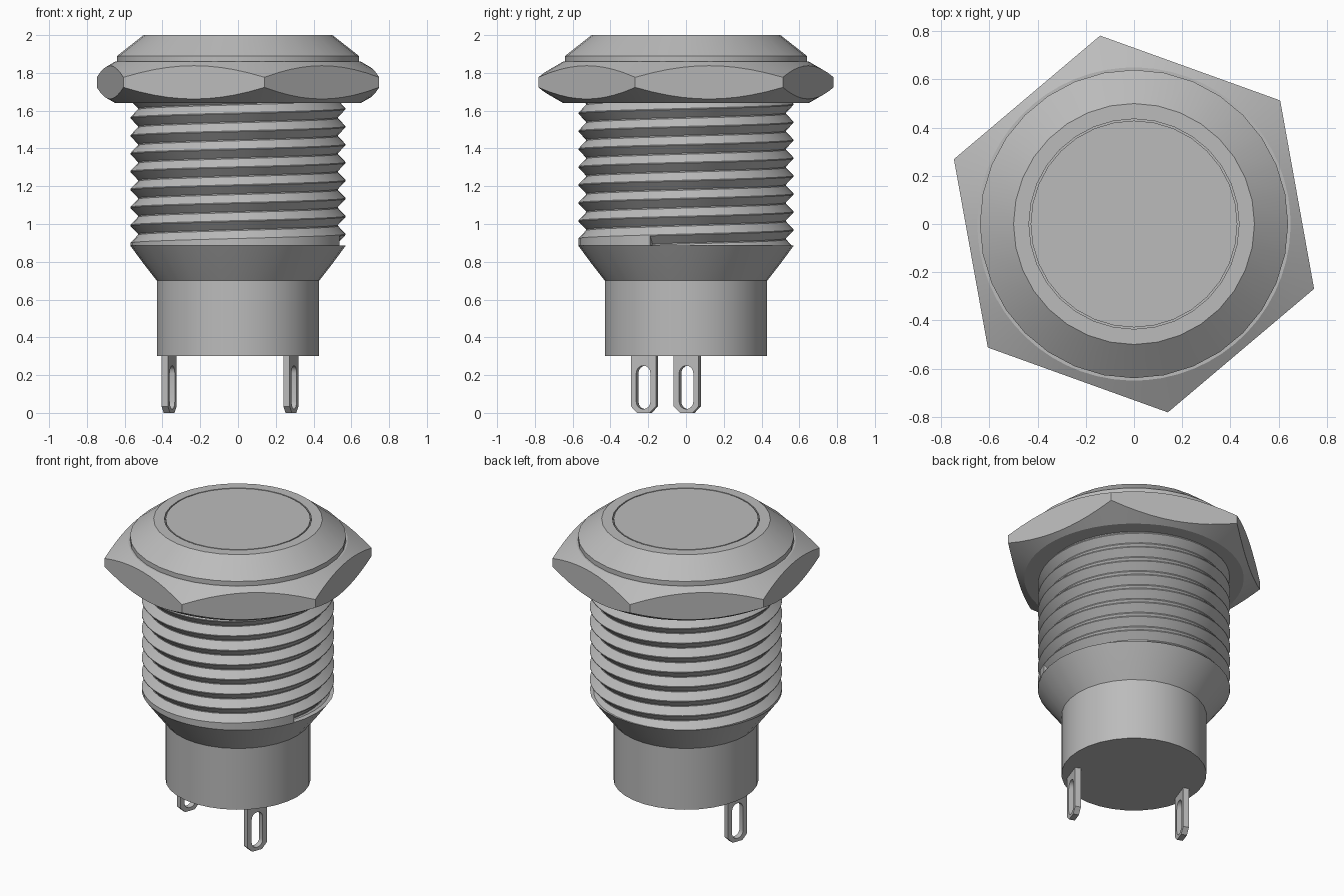
import bpy, bmesh
from math import sin, cos, tan, pi, radians

if "Cube" in bpy.data.objects:
    bpy.data.objects.remove(bpy.data.objects["Cube"])

steel = bpy.data.materials.new("brushed steel grey")
steel.use_nodes = True
GREY = (0.5, 0.5, 0.5, 1)
steel.diffuse_color = GREY
steel.node_tree.nodes["Principled BSDF"].inputs["Base Color"].default_value = GREY

TURN = radians(-19.5)   # shared twist of the thread start and terminals


def finish(bm, name, angle=25):
    bmesh.ops.remove_doubles(bm, verts=bm.verts, dist=1e-5)
    bmesh.ops.recalc_face_normals(bm, faces=bm.faces)
    mesh = bpy.data.meshes.new(name)
    bm.to_mesh(mesh)
    bm.free()
    mesh.materials.append(steel)
    ob = bpy.data.objects.new(name, mesh)
    bpy.context.collection.objects.link(ob)
    bpy.ops.object.select_all(action='DESELECT')
    ob.select_set(True)
    bpy.context.view_layer.objects.active = ob
    bpy.ops.object.shade_smooth_by_angle(angle=radians(angle))
    return ob


def skin(bm, rows):
    """Quads between successive rows of points."""
    grid = [[bm.verts.new(p) for p in row] for row in rows]
    for a, b in zip(grid, grid[1:]):
        for i in range(len(a) - 1):
            bm.faces.new((a[i], a[i + 1], b[i + 1], b[i]))
    return grid


def lathe(name, profile, n=32):
    bm = bmesh.new()
    skin(bm, [[(r * cos(2 * pi * i / n), r * sin(2 * pi * i / n), z)
               for i in range(n + 1)] for r, z in profile])
    bmesh.ops.remove_doubles(bm, verts=bm.verts, dist=1e-5)
    bmesh.ops.holes_fill(bm, edges=[e for e in bm.edges if e.is_boundary], sides=0)
    return finish(bm, name)


# Lower housing with flared shoulder
lathe("lower_housing", [(0.43, 0.30), (0.43, 0.70), (0.5, 0.79), (0.57, 0.885)])

# Bevelled head with a fine groove round the push cap
lathe("head_bezel", [(0.64, 1.85), (0.64, 1.89), (0.50, 2.0), (0.436, 2.0), (0.436, 1.97)])
lathe("push_cap", [(0.429, 1.96), (0.429, 2.0)])

# Hexagonal nut, corners trimmed by a cone above and below
bm = bmesh.new()
APOTHEM, RIM, LOW, HIGH, STEPS = 0.688, 0.65, 1.64, 1.86, 10
rows = [[], [], [], []]
for i in range(6 * STEPS + 1):
    local = (i % STEPS) / STEPS * pi / 3 - pi / 6
    a = radians(40.2) + i / STEPS * pi / 3
    r = APOTHEM / cos(local)
    drop = (r - RIM) * tan(pi / 6)
    for row, (rad, z) in zip(rows, [(RIM, LOW), (r, LOW + drop), (r, HIGH - drop), (RIM, HIGH)]):
        row.append((rad * cos(a), rad * sin(a), z))
skin(bm, rows)
bmesh.ops.remove_doubles(bm, verts=bm.verts, dist=1e-5)
bmesh.ops.holes_fill(bm, edges=[e for e in bm.edges if e.is_boundary], sides=0)
finish(bm, "hex_nut")

# Threaded barrel: one helical groove that begins at a step in the collar
bm = bmesh.new()
PITCH, CREST, ROOT, START, COLS = 0.095, 0.57, 0.53, 0.847, 48
groove = [(CREST, 0.0), (ROOT, 0.042), (ROOT, 0.048), (CREST, 0.09)]
outline = [(CREST, START + k * PITCH + dz, r) for k in range(9) for _, dz, r in
           [(0, dz, r) for r, dz in groove]]


def on_helix(r, z, t):
    a = TURN + 2 * pi * t
    return (r * cos(a), r * sin(a), z + PITCH * t)


rows = [[(CREST * cos(TURN + 2 * pi * i / COLS), CREST * sin(TURN + 2 * pi * i / COLS), 0.8)
         for i in range(COLS + 1)]]
for _, z, r in outline:
    rows.append([on_helix(r, z, i / COLS) for i in range(COLS + 1)])
skin(bm, rows)
bm.faces.new([bm.verts.new(on_helix(r, START + dz, 0)) for r, dz in groove + [(CREST, PITCH)]])
for z, up in ((0.885, -1), (1.66, 1)):
    bmesh.ops.bisect_plane(bm, geom=bm.verts[:] + bm.edges[:] + bm.faces[:],
                           plane_co=(0, 0, z), plane_no=(0, 0, up), clear_outer=True)
finish(bm, "threaded_barrel")


# Solder terminals: chamfered tabs with a long slot
def terminal(name, x, y):
    w, t, c, s = 0.07, 0.018, 0.035, 0.04
    tab = [(-w, 0.32), (-w, c), (c - w, 0), (w - c, 0), (w, c), (w, 0.32)]
    slot = [(s * cos(pi * i / 8 + side), 0.135 + (0.075 if side == 0 else -0.075) + s * sin(pi * i / 8 + side))
            for side in (0, pi) for i in range(9)]
    bm = bmesh.new()
    edges = []
    for loop in (tab, slot):
        vs = [bm.verts.new((0, u, z)) for u, z in loop]
        edges += [bm.edges.new((vs[i - 1], vs[i])) for i in range(len(vs))]
    bmesh.ops.triangle_fill(bm, edges=edges, use_beauty=True)
    bmesh.ops.translate(bm, verts=bm.verts, vec=(-t, 0, 0))
    out = bmesh.ops.extrude_face_region(bm, geom=bm.faces[:], use_keep_orig=True)
    bmesh.ops.translate(bm, vec=(2 * t, 0, 0),
                        verts=[g for g in out["geom"] if isinstance(g, bmesh.types.BMVert)])
    ob = finish(bm, name)
    ob.location = (x, y, 0)
    ob.rotation_euler.z = TURN


terminal("left_terminal", 0.28, -0.22)
terminal("right_terminal", -0.365, 0.007)
